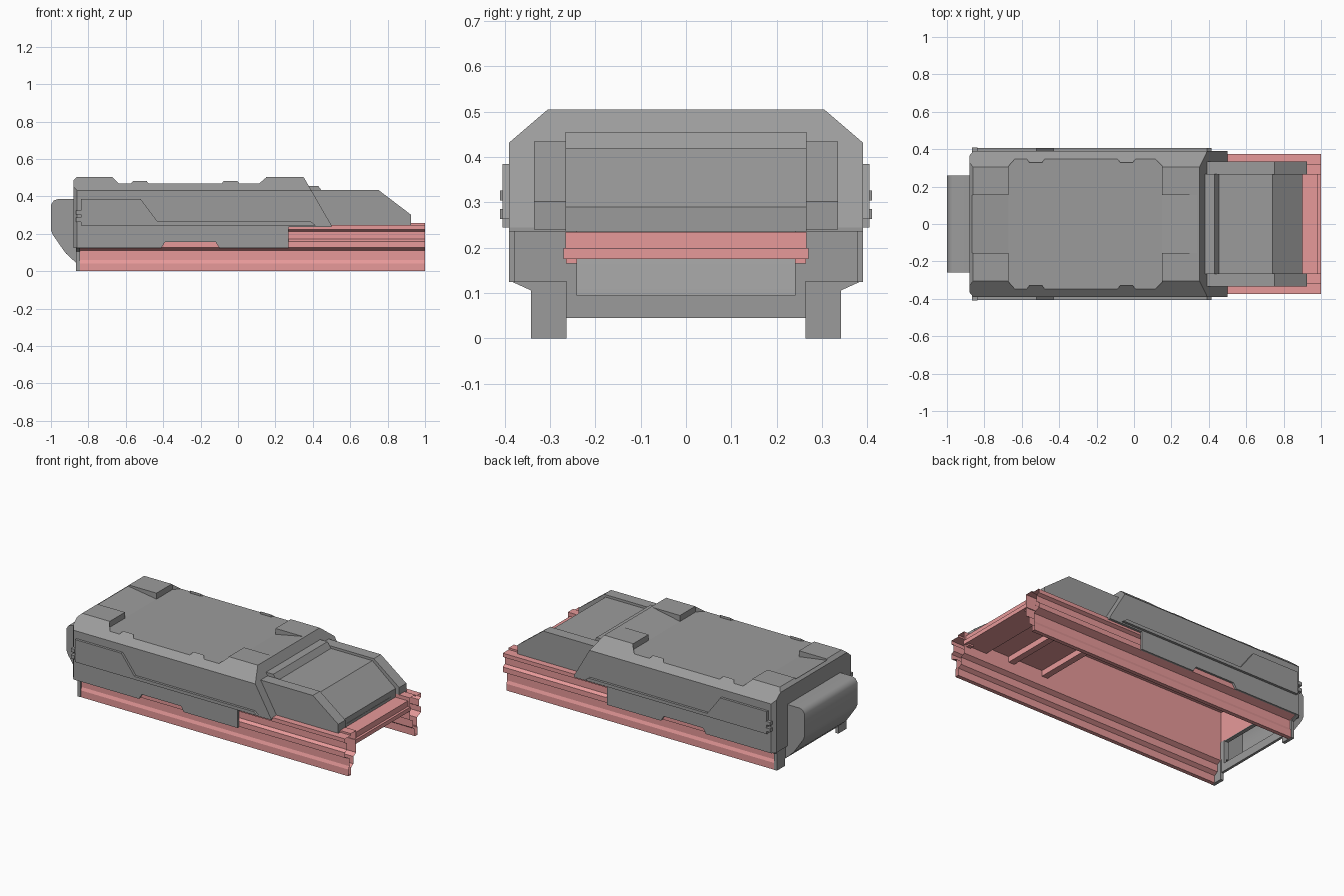
import bpy, bmesh, math

if "Cube" in bpy.data.objects:
    bpy.data.objects.remove(bpy.data.objects["Cube"])

red = bpy.data.materials.new("red_paint")
red.diffuse_color = (0.8, 0.32, 0.32, 1)
red.use_nodes = True
red.node_tree.nodes["Principled BSDF"].inputs["Base Color"].default_value = red.diffuse_color
grey = bpy.data.materials.new("dark_grey")
grey.diffuse_color = (0.33, 0.33, 0.33, 1)
grey.use_nodes = True
grey.node_tree.nodes["Principled BSDF"].inputs["Base Color"].default_value = grey.diffuse_color


def prism(name, pts, lo, hi, axis="y", mat=grey, caps=True, cuts=(), skip=()):
    """Extrude a profile along an axis; cuts are trimming planes, skip lists side faces left open."""
    bm = bmesh.new()

    def place(p, d):
        return (p[0], d, p[1]) if axis == "y" else (d, p[0], p[1]) if axis == "x" else (p[0], p[1], d)
    a = [bm.verts.new(place(p, lo)) for p in pts]
    b = [bm.verts.new(place(p, hi)) for p in pts]
    n = len(pts)
    for i in range(n):
        if i not in skip:
            j = (i + 1) % n
            bm.faces.new((a[i], a[j], b[j], b[i]))
    if caps:
        bm.faces.new(a)
        bm.faces.new(b)
    for co, no in cuts:
        r = bmesh.ops.bisect_plane(bm, geom=bm.verts[:] + bm.edges[:] + bm.faces[:],
                                   plane_co=co, plane_no=no, clear_outer=True)
        edges = [e for e in r["geom_cut"] if isinstance(e, bmesh.types.BMEdge)]
        if edges:
            bmesh.ops.contextual_create(bm, geom=edges)
    bmesh.ops.recalc_face_normals(bm, faces=bm.faces[:])
    me = bpy.data.meshes.new(name)
    bm.to_mesh(me)
    bm.free()
    ob = bpy.data.objects.new(name, me)
    bpy.context.collection.objects.link(ob)
    me.materials.append(mat)
    return ob


def box(name, x, y, z, mat=grey, **kw):
    return prism(name, [(x[0], z[0]), (x[1], z[0]), (x[1], z[1]), (x[0], z[1])], y[0], y[1], "y", mat, **kw)


def span(s, a, b):
    return sorted((s * a, s * b))


def carve(ob, cutter):
    m = ob.modifiers.new("cut", "BOOLEAN")
    m.operation, m.solver, m.object = "DIFFERENCE", "EXACT", cutter
    bpy.context.view_layer.objects.active = ob
    bpy.ops.object.modifier_apply(modifier=m.name)
    bpy.data.objects.remove(cutter)


# planes shared by the hull and its trim
shoulder = [((0, s * 0.39, 0.432), (0, s * 0.073, 0.085)) for s in (-1, 1)]
rear_corner = [((-0.88, s * 0.365, 0), (-0.025, s * 0.02, 0)) for s in (-1, 1)]

# main hull with sloped front and chamfered shoulders
hull = prism("hull", [(-0.88, 0.236), (-0.88, 0.485), (-0.86, 0.505), (0.35, 0.505), (0.5, 0.245), (0.5, 0.236)],
             -0.39, 0.39, cuts=shoulder + rear_corner)
# recessed roof panel: stepped outline on the shoulders, crowned floor, tapering ends
half = [(-0.67, 0.31), (-0.635, 0.35), (-0.575, 0.35), (-0.56, 0.33), (-0.49, 0.33), (-0.475, 0.35),
        (-0.09, 0.35), (-0.075, 0.33), (-0.005, 0.33), (0.01, 0.35), (0.11, 0.35), (0.15, 0.31)]
carve(hull, prism("cut_wide", half + [(x, -y) for x, y in reversed(half)], 0.468, 0.6, "z"))
carve(hull, prism("cut_narrow", [(-0.865, 0.497), (-0.67, 0.468), (0.15, 0.468), (0.34, 0.5055),
                                 (0.34, 0.6), (-0.865, 0.6)], -0.155, 0.155))
# hollow underside
carve(hull, box("cut_inside", (-0.855, 0.4), (-0.27, 0.27), (0.1, 0.43)))

rail = [(0.315, 0), (0.34, 0), (0.34, 0.042), (0.332, 0.06), (0.332, 0.11), (0.375, 0.128), (0.375, 0.16),
        (0.355, 0.172), (0.355, 0.212), (0.375, 0.222), (0.375, 0.246), (0.317, 0.246), (0.317, 0.257),
        (0.265, 0.257), (0.265, 0.12), (0.292, 0.105), (0.292, 0.06), (0.315, 0.045)]

for s, side in ((-1, "front"), (1, "back")):
    # skirt with the trapezoid notch
    prism(f"skirt_{side}", [(-0.88, 0.125), (-0.41, 0.125), (-0.39, 0.157), (-0.12, 0.157), (-0.1, 0.125),
                            (0.27, 0.125), (0.27, 0.24), (-0.88, 0.24)],
          *span(s, 0.377, 0.39), cuts=rear_corner)
    # raised side panel
    prism(f"side_panel_{side}", [(-0.84, 0.245), (-0.84, 0.385), (-0.52, 0.385), (-0.43, 0.265),
                                 (0.39, 0.265), (0.415, 0.245)], *span(s, 0.385, 0.405))
    # latches at the rear of the panel
    for i, z in enumerate((0.275, 0.315)):
        box(f"latch_{side}_{i}", (-0.865, -0.838), span(s, 0.38, 0.41), (z - 0.011, z + 0.011))
    # hood cheek
    prism(f"hood_cheek_{side}", [(0.38, 0.24), (0.38, 0.435), (0.75, 0.435), (0.925, 0.302), (0.925, 0.24)],
          *span(s, 0.265, 0.335))
    # open-ended rail tube
    prism(f"rail_{side}", [(s * y, z) for y, z in rail], -0.845, 1.0, "x", red, caps=False)
    # rear foot closing the rail
    prism(f"rear_foot_{side}", [(s * y, z) for y, z in ((0.263, 0), (0.342, 0), (0.342, 0.106),
                                                        (0.388, 0.127), (0.263, 0.127))], -0.866, -0.845, "x")
    # rear wall beside the pod opening
    box(f"rear_wall_{side}", (-0.88, -0.85), span(s, 0.24, 0.39), (0.125, 0.24), cuts=rear_corner)
    box(f"rear_jamb_{side}", (-0.866, -0.85), span(s, 0.24, 0.265), (0.095, 0.126))

# hood centre, slightly lower than its cheeks, with a raised rear bar
prism("hood_center", [(0.38, 0.236), (0.38, 0.455), (0.43, 0.455), (0.455, 0.42), (0.74, 0.42), (0.9, 0.29), (0.9, 0.236)],
      -0.266, 0.266)
box("hood_slot", (0.89, 0.902), (-0.22, 0.22), (0.252, 0.255))

# lower rear bar
box("rear_bar", (-0.866, -0.85), (-0.265, 0.265), (0.045, 0.095))

# rounded rear pod, open towards the hull
pod = prism("rear_pod", [(-0.866, 0.385), (-0.965, 0.385), (-0.985, 0.378), (-1, 0.355), (-1, 0.22), (-0.99, 0.195),
                         (-0.935, 0.115), (-0.92, 0.095), (-0.866, 0.045)], -0.26, 0.26, skip=(8,))
bpy.context.view_layer.objects.active = pod
pod.select_set(True)
bpy.ops.object.shade_smooth_by_angle(angle=math.radians(40))

# red liner inside the hull, open at the bottom
box("inner_liner", (-0.85, 0.395), (-0.266, 0.266), (0.236, 0.426), red, skip=(0,))

# red deck between the rails
box("deck", (0.395, 0.985), (-0.266, 0.266), (0.215, 0.235), red)
for i, x in enumerate((0.4, 0.64)):
    box(f"crossbar_{i}", (x, x + 0.04), (-0.266, 0.266), (0.18, 0.216), red)
box("front_lip", (0.84, 1.0), (-0.27, 0.27), (0.175, 0.2), red)
box("front_riser", (0.955, 0.985), (-0.266, 0.266), (0.2, 0.235), red)
for s, side in ((-1, "front"), (1, "back")):
    box(f"lip_tab_{side}", (0.955, 0.985), span(s, 0.24, 0.265), (0.165, 0.176), red)
